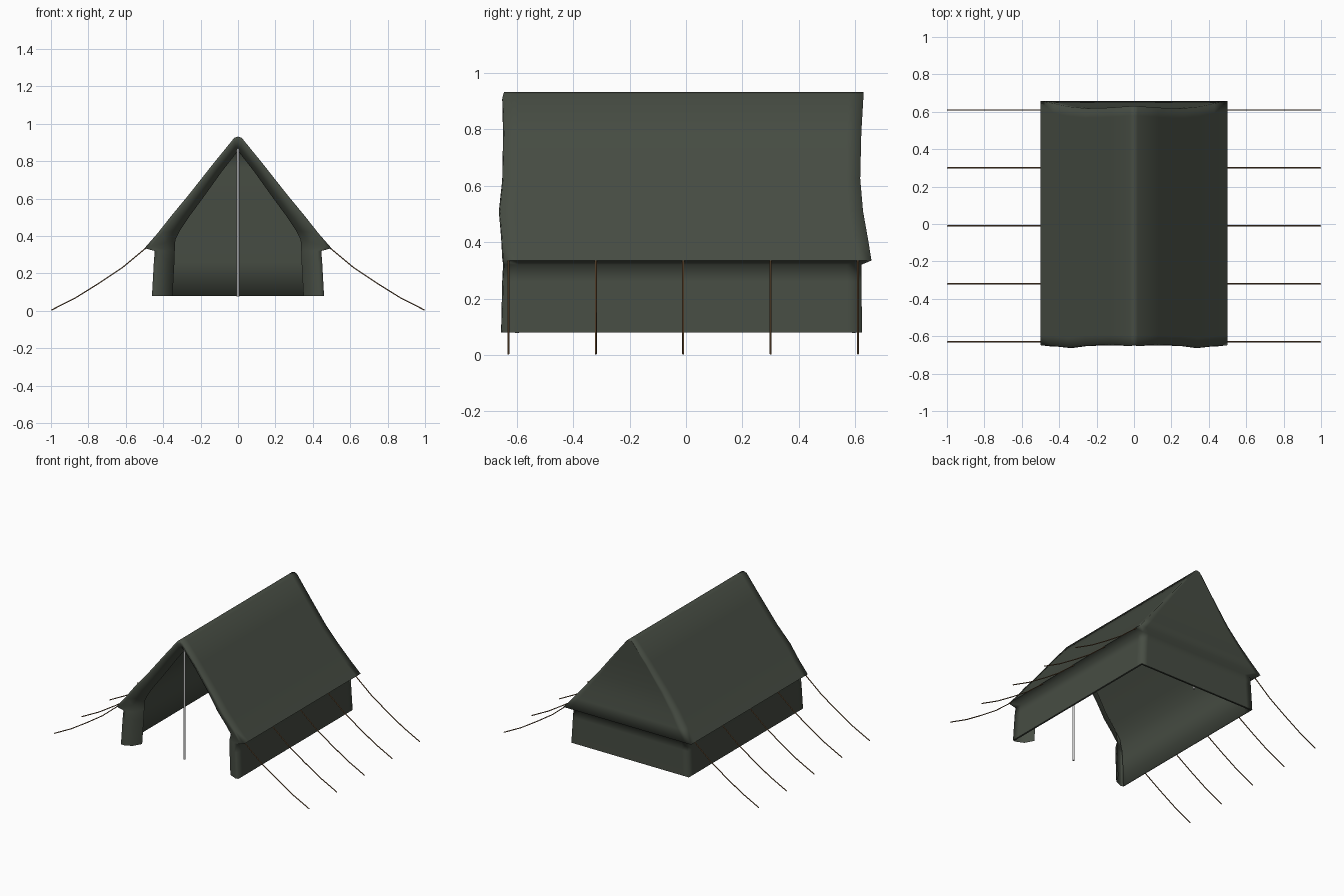
import bpy, bmesh
from mathutils import Vector

if "Cube" in bpy.data.objects:
    bpy.data.objects.remove(bpy.data.objects["Cube"])


def material(name, rgb):
    m = bpy.data.materials.new(name)
    m.diffuse_color = (*rgb, 1)
    m.use_nodes = True
    m.node_tree.nodes["Principled BSDF"].inputs["Base Color"].default_value = m.diffuse_color
    return m


CANVAS = material("canvas", (0.062, 0.073, 0.056))
ROPE = material("rope", (0.2, 0.11, 0.05))
POLE = material("pole", (0.6, 0.6, 0.6))

# Half cross-section from ridge to hem: outer x, z, front y, back y
OUTER = [(0, .932, -.645, .63), (.02, .925, -.648, .63), (.13, .79, -.645, .622),
         (.26, .625, -.648, .618), (.355, .51, -.66, .628), (.43, .415, -.652, .645),
         (.5, .335, -.648, .658), (.445, .32, -.645, .622),
         (.45, .26, -.648, .622), (.46, .08, -.652, .625)]
# Inner edge of the front opening: x, z
INNER = [(0, .855), (.012, .84), (.09, .74), (.19, .6), (.26, .505), (.31, .43),
         (.335, .38), (.338, .325), (.34, .26), (.35, .08)]
# Lining half-section, running straight past the eave down to the hem
LINING = [(0, .912, -.635, .615), (.13, .765, -.635, .608), (.26, .603, -.635, .606),
          (.355, .488, -.635, .608), (.415, .4, -.635, .61), (.433, .32, -.635, .608),
          (.438, .26, -.635, .609), (.448, .08, -.64, .612), (.46, .08, -.652, .625)]


def lerp(a, b, t):
    return a + (b - a) * t


def grid(bm, rows):
    vs = [[bm.verts.new(p) for p in r] for r in rows]
    for a, b in zip(vs, vs[1:]):
        for i in range(len(a) - 1):
            bm.faces.new((a[i], a[i + 1], b[i + 1], b[i]))


def shell(bm, section):
    """Both roof slopes and walls, closed by the back gable."""
    for s in (1, -1):
        grid(bm, [[Vector((s * x, lerp(yf, yb, t), z)) for x, z, yf, yb in section]
                  for t in (0, .04, .2, .5, .8, .96, 1)])
    grid(bm, [[Vector((x * u, yb, z)) for u in (-1, -.9, 0, .9, 1)]
              for x, z, yf, yb in section])


def finish(bm, name, up):
    """Weld, orient so the topmost face points up or down, and smooth."""
    bmesh.ops.remove_doubles(bm, verts=bm.verts, dist=.001)
    bmesh.ops.recalc_face_normals(bm, faces=bm.faces)
    roof = max(bm.faces, key=lambda f: f.calc_center_median().z + abs(f.normal.z))
    if (roof.normal.z > 0) != up:
        bmesh.ops.reverse_faces(bm, faces=bm.faces)
    me = bpy.data.meshes.new(name)
    bm.to_mesh(me)
    bm.free()
    ob = bpy.data.objects.new(name, me)
    bpy.context.collection.objects.link(ob)
    me.materials.append(CANVAS)
    bpy.ops.object.select_all(action='DESELECT')
    bpy.context.view_layer.objects.active = ob
    ob.select_set(True)
    bpy.ops.object.shade_smooth_by_angle(angle=1.9)


# Outer canvas with its folded-back front border
bm = bmesh.new()
shell(bm, OUTER)
for s in (1, -1):
    grid(bm, [[Vector((s * lerp(o[0], n[0], t), o[2] + dy, lerp(o[1], n[1], t)))
               for o, n in zip(OUTER, INNER)]
              for t, dy in ((0, 0), (.2, -.004), (.7, .02), (1, .08))])
finish(bm, "tent_canvas", True)

# Inner lining, facing inward
bm = bmesh.new()
shell(bm, LINING)
finish(bm, "inner_lining", False)

# Upright poles
for name, y in (("front_pole", -.6), ("back_pole", .595)):
    bpy.ops.mesh.primitive_cylinder_add(vertices=12, radius=.007, depth=.8,
                                        location=(0, y, .477))
    pole = bpy.context.object
    pole.name = name
    pole.data.materials.append(POLE)
    bpy.ops.object.shade_smooth_by_angle()

# Sagging guy ropes
PATH = [(.49, .338), (.5, .33), (.62, .23), (.74, .15), (.865, .072), (.998, .004)]
for side, s in (("right", 1), ("left", -1)):
    for k in range(5):
        cu = bpy.data.curves.new("guy_rope", 'CURVE')
        cu.dimensions = '3D'
        cu.bevel_depth = .0035
        cu.bevel_resolution = 1
        cu.use_fill_caps = True
        sp = cu.splines.new('POLY')
        sp.points.add(len(PATH) - 1)
        for p, (x, z) in zip(sp.points, PATH):
            p.co = (s * x, -.63 + .31 * k, z, 1)
        sp.use_smooth = True
        cu.materials.append(ROPE)
        bpy.context.collection.objects.link(
            bpy.data.objects.new(f"guy_rope_{side}_{k + 1}", cu))
